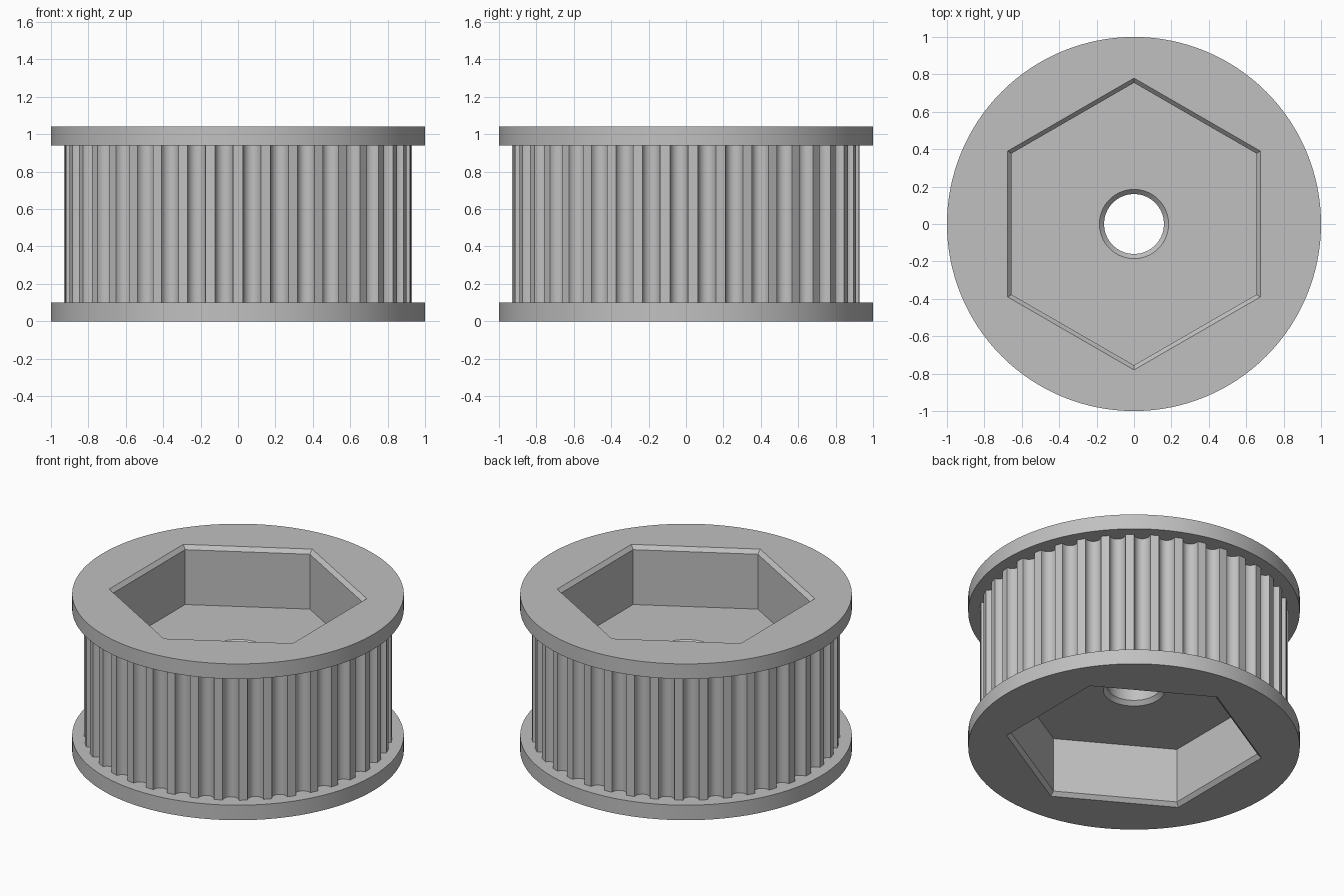
import bpy
import bmesh
from math import cos, sin, pi, radians

HEIGHT, FLANGE = 1.04, 0.10      # overall height, flange thickness
BEVEL = 0.025                    # chamfer on pocket and bore
TEETH, TOOTH_R, GROOVE_DEPTH = 39, 0.93, 0.05
POCKET_R, POCKET_DEPTH = 0.755, 0.39
BORE_R = 0.16

if "Cube" in bpy.data.objects:
    bpy.data.objects.remove(bpy.data.objects["Cube"])


def circle(r, n=128):
    return [(r * cos(2 * pi * i / n), r * sin(2 * pi * i / n)) for i in range(n)]


def hexagon(r):
    return [(r * cos(pi / 6 + pi * i / 3), r * sin(pi / 6 + pi * i / 3)) for i in range(6)]


def toothed(steps=10):
    """Flat lands separated by rounded grooves; one land faces the front."""
    pitch = 2 * pi / TEETH
    half = radians(3.0)
    pts = []
    for k in range(TEETH):
        mid = -pi / 2 + (k + 0.5) * pitch
        for s in range(steps + 1):
            t = pi * s / steps
            a = mid - half * cos(t)
            r = TOOTH_R - GROOVE_DEPTH * sin(t)
            pts.append((r * cos(a), r * sin(a)))
    return pts


# Upper half of the shell, from the tooth wall over the flange to the bore
upper = [
    (toothed(), HEIGHT - FLANGE),
    (circle(1.0), HEIGHT - FLANGE),
    (circle(1.0), HEIGHT),
    (hexagon(POCKET_R + BEVEL), HEIGHT),
    (hexagon(POCKET_R), HEIGHT - BEVEL),
    (hexagon(POCKET_R), HEIGHT - POCKET_DEPTH),
    (circle(BORE_R + BEVEL), HEIGHT - POCKET_DEPTH),
    (circle(BORE_R), HEIGHT - POCKET_DEPTH - BEVEL),
]
# The lower half mirrors it, so the loops form one closed section
section = upper + [(pts, HEIGHT - z) for pts, z in reversed(upper)]

bm = bmesh.new()
loops = []
for pts, z in section:
    verts = [bm.verts.new((x, y, z)) for x, y in pts]
    edges = [bm.edges.new((v, verts[(i + 1) % len(verts)])) for i, v in enumerate(verts)]
    loops.append((verts, edges))

# Walls join matching loops; flat rings fill between different outlines
for i, (va, ea) in enumerate(loops):
    vb, eb = loops[(i + 1) % len(loops)]
    if len(va) == len(vb):
        for j in range(len(va)):
            k = (j + 1) % len(va)
            bm.faces.new((va[j], va[k], vb[k], vb[j]))
    else:
        bmesh.ops.triangle_fill(bm, edges=ea + eb, use_beauty=True)
bmesh.ops.recalc_face_normals(bm, faces=bm.faces[:])

mesh = bpy.data.meshes.new("toothed_pulley")
bm.to_mesh(mesh)
bm.free()
pulley = bpy.data.objects.new("toothed_pulley", mesh)
bpy.context.collection.objects.link(pulley)

# Single plain grey
grey = bpy.data.materials.new("light_grey")
grey.use_nodes = True
colour = (0.53, 0.53, 0.53, 1.0)
grey.diffuse_color = colour
grey.node_tree.nodes["Principled BSDF"].inputs["Base Color"].default_value = colour
mesh.materials.append(grey)

bpy.ops.object.select_all(action="DESELECT")
pulley.select_set(True)
bpy.context.view_layer.objects.active = pulley
bpy.ops.object.shade_smooth_by_angle(angle=radians(30))
